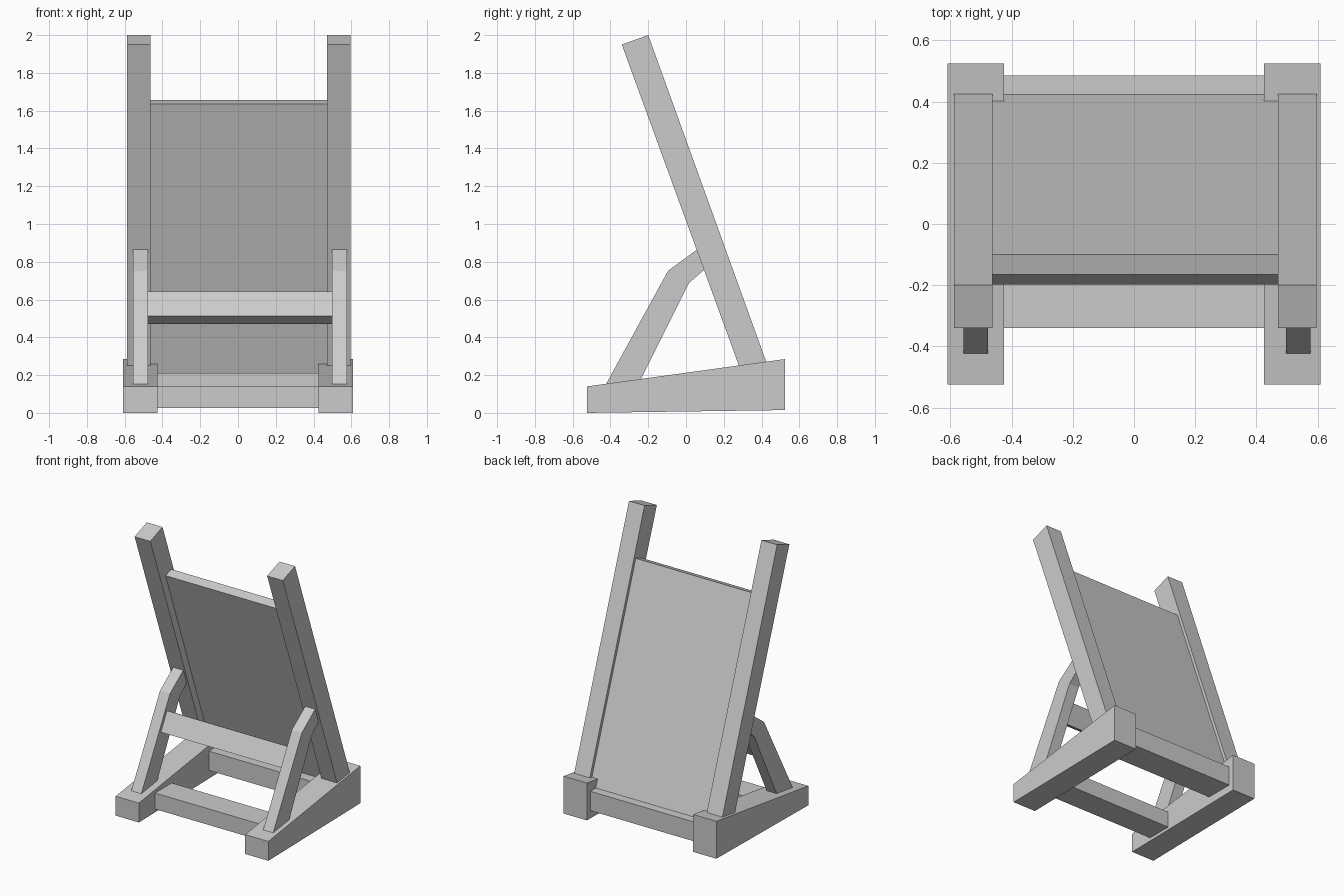
import bpy
import bmesh

cube = bpy.data.objects.get("Cube")
if cube:
    bpy.data.objects.remove(cube, do_unlink=True)

GREY = (0.6, 0.6, 0.6, 1)
grey = bpy.data.materials.new("plain grey")
grey.use_nodes = True
grey.diffuse_color = GREY
for node in grey.node_tree.nodes:
    if node.type == "BSDF_PRINCIPLED":
        node.inputs["Base Color"].default_value = GREY


def beam(name, profile, x0, x1):
    """Extrude a (y, z) profile from x0 to x1."""
    bm = bmesh.new()
    face = bm.faces.new([bm.verts.new((x0, y, z)) for y, z in profile])
    result = bmesh.ops.extrude_face_region(bm, geom=[face])
    verts = [v for v in result["geom"] if isinstance(v, bmesh.types.BMVert)]
    bmesh.ops.translate(bm, verts=verts, vec=(x1 - x0, 0, 0))
    bmesh.ops.recalc_face_normals(bm, faces=bm.faces)
    mesh = bpy.data.meshes.new(name)
    bm.to_mesh(mesh)
    bm.free()
    mesh.materials.append(grey)
    obj = bpy.data.objects.new(name, mesh)
    bpy.context.collection.objects.link(obj)


def pair(name, profile, inner, outer, centre=0):
    """Matching beams on both sides of a centre plane."""
    for side, s in (("left", 1), ("right", -1)):
        beam(f"{side}_{name}", profile, centre + s * inner, centre + s * outer)


def box(y0, y1, z0, z1):
    return [(y0, z0), (y1, z0), (y1, z1), (y0, z1)]


# Wedge shaped floor rails
pair("floor_rail", [(-0.525, 0), (0.525, 0.015), (0.525, 0.285), (-0.525, 0.14)],
     0.425, 0.61)

# Leaning posts, sunk slightly into the rails
pair("post", [(-0.34, 1.95), (-0.2, 2.0), (0.443, 0.22), (0.291, 0.22)],
     0.467, 0.592, 0.004)

# Bent struts bracing the posts
pair("strut", [(-0.434, 0.133), (-0.095, 0.752), (0.058, 0.865), (0.105, 0.835),
               (0.115, 0.773), (0.016, 0.688), (-0.255, 0.147)],
     0.487, 0.567, 0.01)

# Leaning back panel
beam("back_panel", [(-0.165, 1.635), (-0.1, 1.657), (0.437, 0.17), (0.364, 0.17)],
     -0.465, 0.473)

# Tilted bar between the struts
beam("strut_crossbar", [(-0.198, 0.513), (-0.128, 0.642), (-0.052, 0.6), (-0.122, 0.471)],
     -0.48, 0.5)

# Flat bars between the floor rails
beam("front_floor_bar", box(-0.34, -0.15, 0.026, 0.142), -0.45, 0.45)
beam("back_floor_bar", box(0.275, 0.485, 0.07, 0.21), -0.45, 0.45)
